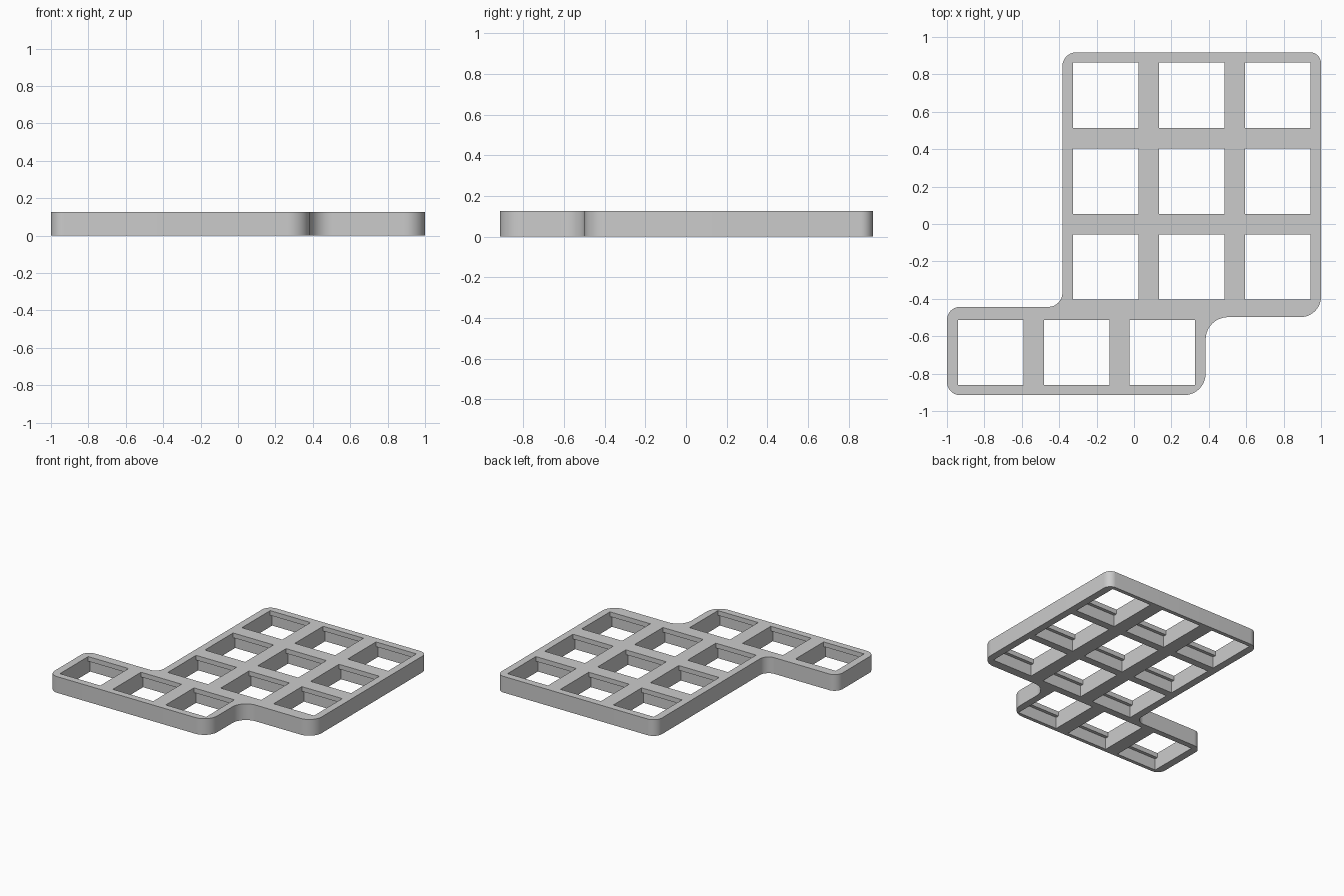
import bpy, bmesh, math
from mathutils import Vector

cube = bpy.data.objects.get("Cube")
if cube:
    bpy.data.objects.remove(cube, do_unlink=True)

THICK = 0.127    # plate height
HOLE = 0.35      # square opening
PITCH = 0.459    # spacing of openings
LEDGE = 0.09     # height of the undercut ledge
UNDERCUT = 0.025 # depth of the undercut

grey = bpy.data.materials.new("light grey")
grey.use_nodes = True
grey.diffuse_color = (0.6, 0.6, 0.6, 1)
grey.node_tree.nodes["Principled BSDF"].inputs["Base Color"].default_value = (0.6, 0.6, 0.6, 1)


def fillet(corners, steps=12):
    """Round each (x, y, radius) right-angle corner of an outline."""
    points = []
    for i, (x, y, r) in enumerate(corners):
        p = Vector((x, y))
        a = (Vector(corners[i - 1][:2]) - p).normalized()
        b = (Vector(corners[(i + 1) % len(corners)][:2]) - p).normalized()
        centre = p + (a + b) * r
        for k in range(steps + 1):
            t = math.pi / 2 * k / steps
            points.append(centre - b * r * math.cos(t) - a * r * math.sin(t))
    return points


def add_prism(bm, ring, offset):
    """Extrude a closed ring of 3D points along an offset."""
    face = bm.faces.new([bm.verts.new(p) for p in ring])
    out = bmesh.ops.extrude_face_region(bm, geom=[face])
    verts = [v for v in out["geom"] if isinstance(v, bmesh.types.BMVert)]
    bmesh.ops.translate(bm, verts=verts, vec=offset)


def make_object(name, bm):
    bmesh.ops.recalc_face_normals(bm, faces=bm.faces)
    mesh = bpy.data.meshes.new(name)
    bm.to_mesh(mesh)
    bm.free()
    mesh.materials.append(grey)
    obj = bpy.data.objects.new(name, mesh)
    bpy.context.collection.objects.link(obj)
    return obj


# Plate body: two offset rectangles with rounded corners
outline = [
    (-0.383, 0.918, 0.075), (-0.383, -0.443, 0.075),
    (-1.0, -0.443, 0.07), (-1.0, -0.915, 0.07),
    (0.383, -0.915, 0.115), (0.383, -0.498, 0.12),
    (1.0, -0.498, 0.11), (1.0, 0.918, 0.06),
]
bm = bmesh.new()
add_prism(bm, [(p.x, p.y, 0) for p in fillet(outline)], (0, 0, THICK))
plate = make_object("key_plate", bm)

# Openings: stepped profile, wider in y below the ledge
h, w = HOLE / 2, HOLE / 2 + UNDERCUT
half = [(w, -0.1), (w, LEDGE), (h, LEDGE), (h, THICK + 0.1)]
profile = half + [(-y, z) for y, z in reversed(half)]
centres = [(0.309 + c * PITCH, 0.229 + r * PITCH) for r in (-1, 0, 1) for c in (-1, 0, 1)]
centres += [(-0.307 + c * PITCH, -0.687) for c in (-1, 0, 1)]
bm = bmesh.new()
for cx, cy in centres:
    add_prism(bm, [(cx - h, cy + y, z) for y, z in profile], (HOLE, 0, 0))
cutter = make_object("opening_cutter", bm)
cutter.hide_render = True

cut = plate.modifiers.new("openings", "BOOLEAN")
cut.operation = "DIFFERENCE"
cut.solver = "EXACT"
cut.object = cutter

bpy.ops.object.select_all(action="DESELECT")
bpy.context.view_layer.objects.active = plate
plate.select_set(True)
bpy.ops.object.modifier_apply(modifier=cut.name)
bpy.data.objects.remove(cutter, do_unlink=True)

# Smooth rounded corners, crisp edges
bpy.ops.object.shade_smooth_by_angle(angle=math.radians(30))
